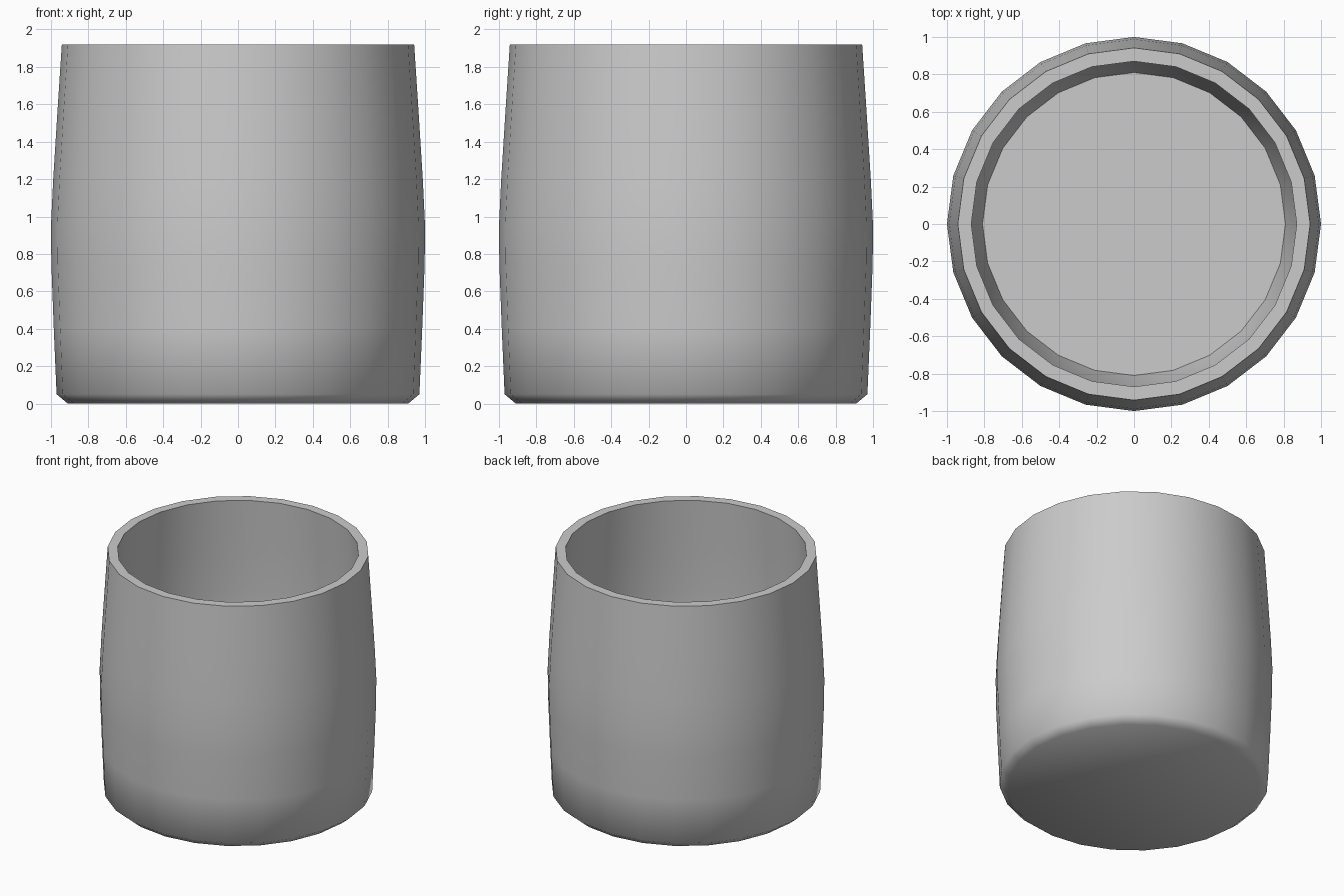
import bpy, bmesh, math

if "Cube" in bpy.data.objects:
    bpy.data.objects.remove(bpy.data.objects["Cube"])

SIDES = 24

# Cross-section (radius, height): outer base, barrel wall, rim, inner wall, floor
profile = [
    (0.91, 0.0), (0.97, 0.05), (0.985, 0.4), (0.998, 0.75), (1.0, 0.95),
    (0.988, 1.2), (0.968, 1.52), (0.942, 1.92),
    (0.87, 1.92), (0.893, 1.52), (0.908, 1.2), (0.91, 0.95),
    (0.895, 0.6), (0.86, 0.3), (0.81, 0.09),
]

bm = bmesh.new()
rings = []
for r, z in profile:
    rings.append([bm.verts.new((r * math.cos(2 * math.pi * i / SIDES),
                                r * math.sin(2 * math.pi * i / SIDES), z))
                  for i in range(SIDES)])

# Walls between neighbouring rings
for lower, upper in zip(rings, rings[1:]):
    for i in range(SIDES):
        j = (i + 1) % SIDES
        bm.faces.new((lower[i], lower[j], upper[j], upper[i]))

# Underside and inner floor
bm.faces.new(rings[0][::-1])
bm.faces.new(rings[-1])

mesh = bpy.data.meshes.new("barrel_cup")
bm.to_mesh(mesh)
bm.free()
cup = bpy.data.objects.new("barrel_cup", mesh)
bpy.context.collection.objects.link(cup)

# Smooth body with crisp rim and floor edges
bpy.context.view_layer.objects.active = cup
cup.select_set(True)
bpy.ops.object.shade_smooth_by_angle(angle=math.radians(60))
